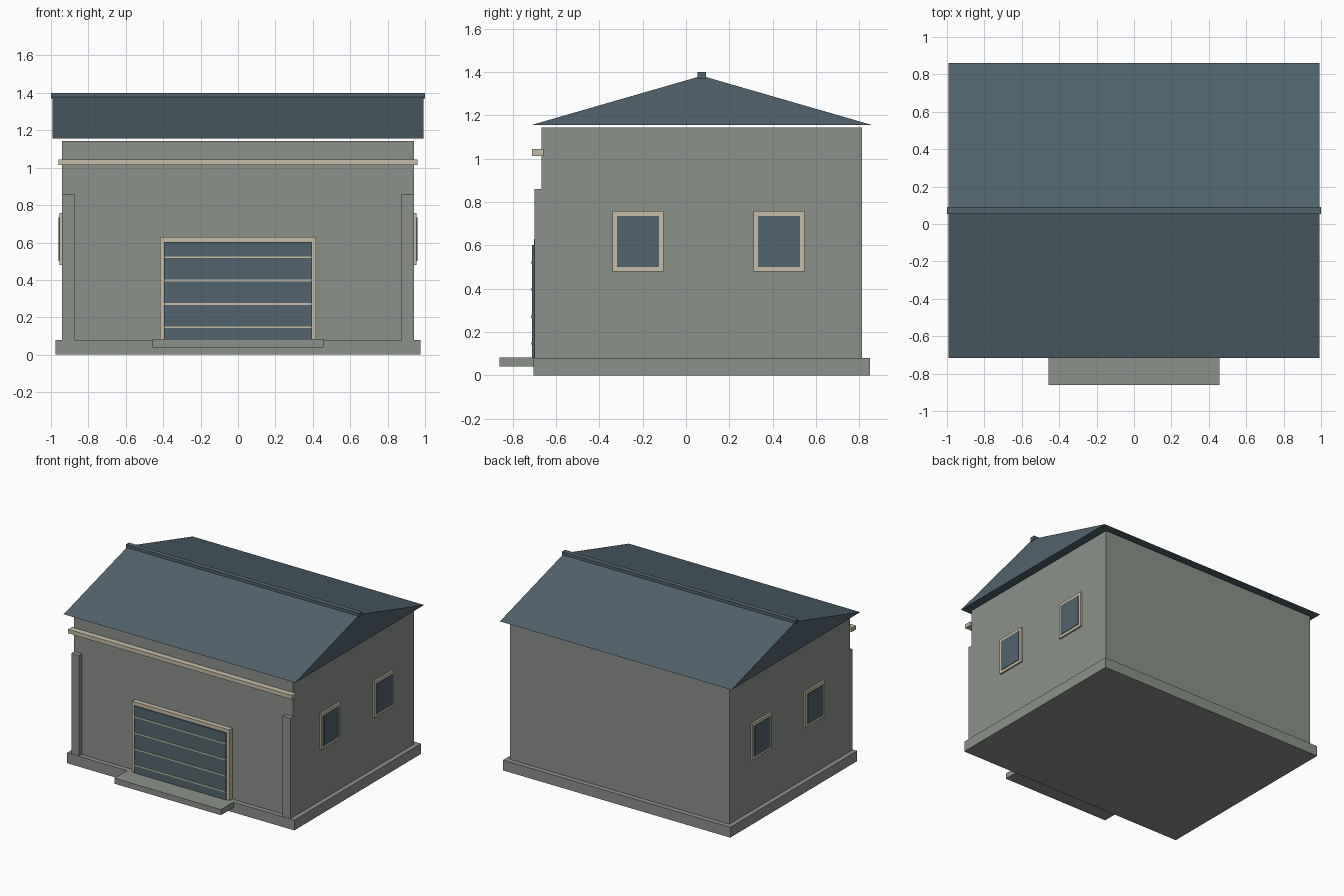
import bpy

if "Cube" in bpy.data.objects:
    bpy.data.objects.remove(bpy.data.objects["Cube"])


def material(name, rgb):
    lin = [(c / 255 / 12.92) if c < 11 else ((c / 255 + 0.055) / 1.055) ** 2.4 for c in rgb]
    m = bpy.data.materials.new(name)
    m.diffuse_color = (*lin, 1)
    m.use_nodes = True
    m.node_tree.nodes["Principled BSDF"].inputs["Base Color"].default_value = m.diffuse_color
    return m


wall_grey = material("wall_grey", (140, 145, 138))
slate_blue = material("slate_blue", (81, 99, 110))
trim_cream = material("trim_cream", (198, 189, 167))


def add_mesh(name, verts, faces, mat):
    me = bpy.data.meshes.new(name)
    me.from_pydata(verts, [], faces)
    me.materials.append(mat)
    ob = bpy.data.objects.new(name, me)
    bpy.context.collection.objects.link(ob)
    return ob


def prism(name, profile, x0, x1, mat):
    """Extrude a counter-clockwise (y, z) profile along x."""
    n = len(profile)
    verts = [(x, y, z) for x in (x0, x1) for y, z in profile]
    faces = [tuple(reversed(range(n))), tuple(range(n, 2 * n))]
    faces += [(i, (i + 1) % n, n + (i + 1) % n, n + i) for i in range(n)]
    return add_mesh(name, verts, faces, mat)


def box(name, x, y, z, mat):
    return prism(name, [(y[0], z[0]), (y[1], z[0]), (y[1], z[1]), (y[0], z[1])], x[0], x[1], mat)


# Body
box("plinth", (-0.975, 0.975), (-0.703, 0.85), (0, 0.08), wall_grey)
box("walls", (-0.94, 0.94), (-0.666, 0.812), (0.08, 1.144), wall_grey)
box("door_step", (-0.457, 0.457), (-0.862, -0.70), (0.04, 0.083), wall_grey)

# Gabled roof and ridge cap
prism("roof", [(-0.717, 1.155), (0.862, 1.155), (0.073, 1.383)], -0.993, 0.993, slate_blue)
box("ridge_cap", (-1, 1), (0.054, 0.092), (1.37, 1.4), slate_blue)

# Front trim band
box("front_band", (-0.96, 0.96), (-0.711, -0.658), (1.014, 1.045), trim_cream)

# Garage door: surround, panel and horizontal strips
box("door_surround", (-0.418, 0.418), (-0.702, -0.66), (0.08, 0.63), trim_cream)
box("door_panel", (-0.395, 0.395), (-0.711, -0.70), (0.08, 0.602), slate_blue)
for z in (0.147, 0.271, 0.396, 0.521):
    box("door_strip", (-0.392, 0.392), (-0.715, -0.71), (z - 0.005, z + 0.005), trim_cream)

# Mirrored corner pilasters and side windows
for s in (-1, 1):
    box("corner_pilaster", sorted((s * 0.874, s * 0.94)), (-0.70, -0.66), (0.08, 0.86), wall_grey)
    for y in (-0.221, 0.43):
        box("window_frame", sorted((s * 0.935, s * 0.954)), (y - 0.118, y + 0.118),
            (0.479, 0.758), trim_cream)
        box("window_glass", sorted((s * 0.95, s * 0.959)), (y - 0.097, y + 0.097),
            (0.5, 0.735), slate_blue)
